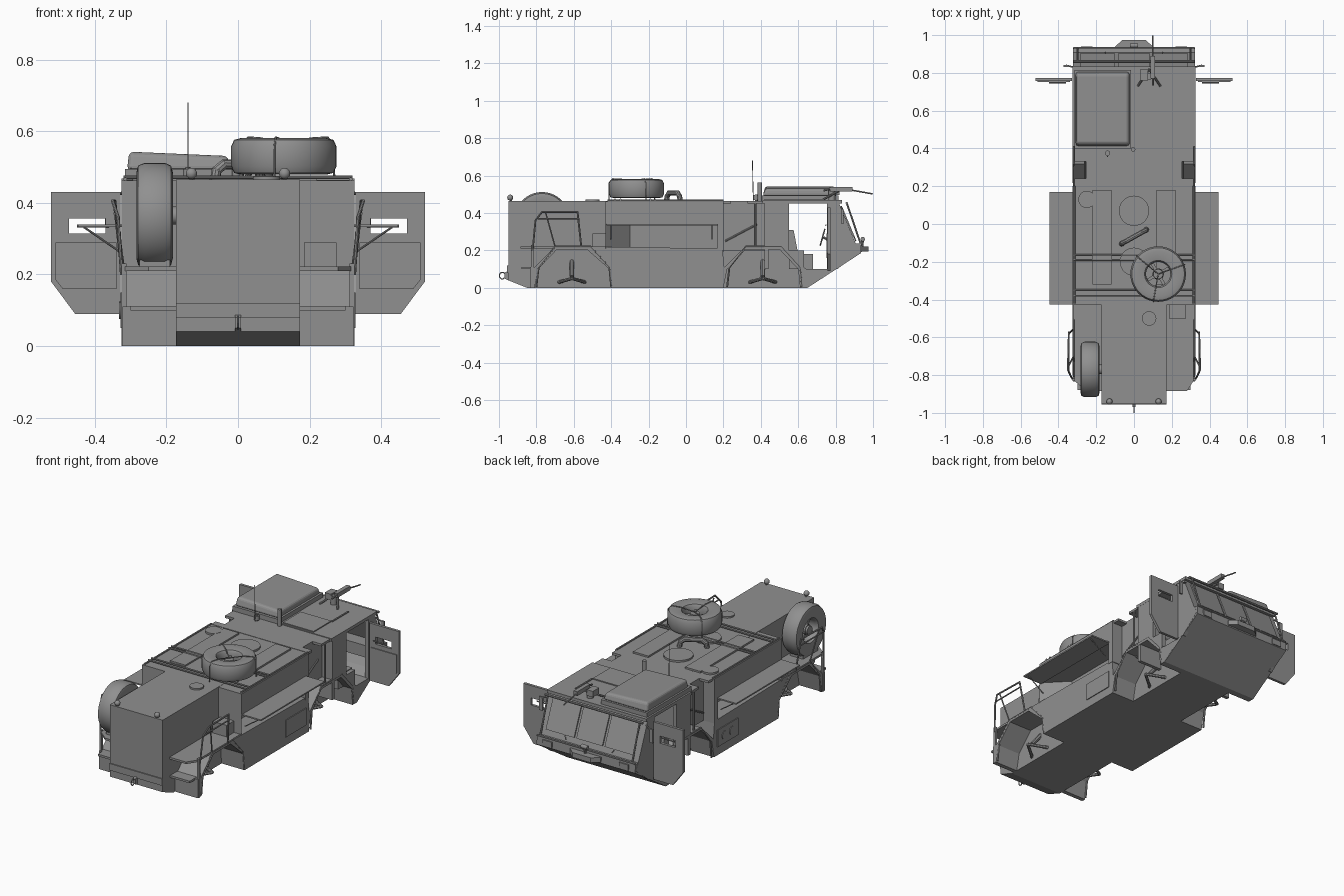
import bpy, bmesh, math
from mathutils import Vector, Matrix

if "Cube" in bpy.data.objects:
    bpy.data.objects.remove(bpy.data.objects["Cube"])

GREY = bpy.data.materials.new("body grey")
GREY.use_nodes = True
GREY.diffuse_color = (.28, .28, .28, 1)
GREY.node_tree.nodes["Principled BSDF"].inputs["Base Color"].default_value = GREY.diffuse_color


def finish(name, bm, smooth=False):
    bmesh.ops.recalc_face_normals(bm, faces=bm.faces)
    mesh = bpy.data.meshes.new(name)
    bm.to_mesh(mesh)
    bm.free()
    mesh.materials.append(GREY)
    if smooth:
        for poly in mesh.polygons:
            poly.use_smooth = True
        mesh.set_sharp_from_angle(angle=math.radians(35))
    obj = bpy.data.objects.new(name, mesh)
    bpy.context.collection.objects.link(obj)
    return obj


def prism(name, points, a, b, axis="x"):
    """Extrude a flat outline along an axis; outline is (y,z), (x,z) or (x,y)."""
    place = {"x": lambda p, d: (d, p[0], p[1]),
             "y": lambda p, d: (p[0], d, p[1]),
             "z": lambda p, d: (p[0], p[1], d)}[axis]
    bm = bmesh.new()
    lower = [bm.verts.new(place(p, a)) for p in points]
    upper = [bm.verts.new(place(p, b)) for p in points]
    bm.faces.new(lower)
    bm.faces.new(upper)
    for i in range(len(points)):
        j = (i + 1) % len(points)
        bm.faces.new((lower[i], lower[j], upper[j], upper[i]))
    return finish(name, bm)


def box(name, x, y, z):
    outline = [(x[0], y[0]), (x[1], y[0]), (x[1], y[1]), (x[0], y[1])]
    return prism(name, outline, z[0], z[1], "z")


def rod(name, points, r=.005, sides=8):
    bm = bmesh.new()
    overlap = r * .6 if len(points) > 2 else 0
    for p, q in zip(points, points[1:]):
        p, q = Vector(p), Vector(q)
        turn = (q - p).to_track_quat("Z", "Y").to_matrix().to_4x4()
        bmesh.ops.create_cone(bm, cap_ends=True, segments=sides, radius1=r, radius2=r,
                              depth=(q - p).length + overlap,
                              matrix=Matrix.Translation((p + q) / 2) @ turn)
    return finish(name, bm, True)


def ball(name, at, r):
    bm = bmesh.new()
    bmesh.ops.create_uvsphere(bm, u_segments=14, v_segments=8, radius=r,
                              matrix=Matrix.Translation(at))
    return finish(name, bm, True)


def tyre(name, at, turn):
    bm = bmesh.new()
    half = [(.064, .03), (.072, .043), (.12, .051), (.139, .046), (.147, .028)]
    outline = half + [(r, -h) for r, h in reversed(half)]
    ring = [bm.verts.new((r, 0, h)) for r, h in outline]
    edges = [bm.edges.new((ring[i], ring[(i + 1) % len(ring)])) for i in range(len(ring))]
    bmesh.ops.spin(bm, geom=ring + edges, axis=(0, 0, 1), cent=(0, 0, 0),
                   angle=math.tau, steps=40, use_merge=True)
    bmesh.ops.remove_doubles(bm, verts=bm.verts, dist=.0005)
    # hub and four spokes
    bmesh.ops.create_cone(bm, cap_ends=True, segments=20, radius1=.03, radius2=.026, depth=.05)
    for k in range(4):
        spin = Matrix.Rotation(math.radians(30 + 90 * k), 4, "Z")
        bmesh.ops.create_cube(bm, size=1, matrix=spin @ Matrix.Translation((.048, 0, 0))
                              @ Matrix.Diagonal((.05, .016, .03, 1)))
    obj = finish(name, bm, True)
    obj.matrix_world = Matrix.Translation(at) @ turn
    return obj


# Hull core with the tall tail box
prism("hull_core", [(-.95, .04), (-.85, 0), (.65, 0), (.62, .1), (.52, .21), (.42, .21),
                    (.42, .455), (.2, .462), (-.95, .465)], -.173, .173)
box("tail_lower_plate", (-.173, .173), (-.956, -.95), (.08, .12))
prism("tail_hook", [(-.95, .04), (-.97, .05), (-.97, .08), (-.95, .09)], -.008, .008)
rod("tow_ring", [(0, -.982 + .016 * math.cos(a), .065 + .018 * math.sin(a))
                 for a in [math.tau * k / 10 for k in range(11)]], .003)

# Upper body with side lockers
box("body_roof_block", (-.325, .325), (-.43, .2), (.34, .462))
box("locker_core", (-.2, .2), (-.43, .2), (.19, .345))
box("bridge_core", (-.255, .255), (.2, .42), (.2, .464))
box("bridge_rear_strip", (-.315, .315), (.2, .24), (.45, .464))
box("bridge_front_strip", (-.315, .315), (.33, .42), (.45, .464))

# Cab shell
prism("cab_floor_and_nose", [(.61, 0), (.65, 0), (.935, .185), (.932, .235), (.87, .24),
                             (.8, .14), (.76, .1), (.6, .1)], -.322, .322)
prism("nose_bumper", [(-.1, .9), (.1, .9), (.1, .94), (.06, .975), (-.06, .975), (-.1, .94)],
      .193, .222, "z")
prism("windscreen_frame", [(.815, .46), (.908, .235), (.885, .235), (.79, .46)], -.322, .322)
box("cab_rear_wall", (-.322, .322), (.42, .44), (.1, .46))
box("cab_roof", (-.325, .325), (.41, .835), (.45, .468))
box("dashboard", (-.3, .3), (.79, .87), (.2, .27))
for x0, x1 in ((-.285, -.1), (-.085, .085), (.1, .285)):
    prism("windscreen_pane", [(.826, .435), (.896, .268), (.903, .271), (.833, .438)], x0, x1)
rod("windscreen_top_bar", [(-.32, .86, .452), (.32, .86, .452)], .007)
rod("windscreen_base_bar", [(-.32, .932, .24), (.32, .932, .24)], .006)
rod("steering_column", [(-.16, .8, .23), (-.16, .735, .27)], .006)
rod("steering_wheel", [(-.16 + .045 * math.cos(a), .73 + .012 * math.sin(a),
                        .27 + .043 * math.sin(a))
                       for a in [math.tau * k / 14 for k in range(15)]], .004)

lower_side = [(-.835, 0), (-.81, 0), (-.79, .1), (-.69, .205), (-.53, .205),
              (-.41, .1), (-.4, 0), (.2, 0), (.22, .1), (.32, .205), (.5, .205), (.6, .1),
              (.62, 0), (.65, 0), (.72, .05), (.63, .11), (.51, .22), (.318, .22),
              (.205, .11), (.195, .21), (-.5, .22), (-.7, .22), (-.81, .11), (-.835, .11)]

for s, side in ((1, "left"), (-1, "right")):
    # Lower flank with both wheel arches
    prism(side + "_lower_flank", lower_side, s * .17, s * .323)
    for y in (-.61, .41):
        rod(side + "_suspension_arm", [(s * .16, y, .15), (s * .23, y, .06)], .012)
        for end in (-.07, .07):
            rod(side + "_suspension_link", [(s * .17, y + end, .03), (s * .26, y, .05)], .009)
        arch = [(-.19, 0), (-.178, .11), (-.09, .22), (.1, .22), (.2, .11), (.21, 0)]
        rod(side + "_arch_lip", [(s * .32, y + dy, max(z, .006)) for dy, z in arch], .005)
    # Side locker ends, open flap and struts
    prism(side + "_locker_wedge", [(s * .19, -.43), (s * .325, -.43), (s * .2, -.3),
                                   (s * .19, -.3)], .21, .345, "z")
    box(side + "_locker_end", (s * .19, s * .325), (.165, .2), (.2, .345))
    box(side + "_locker_flap", (s * .32, s * .447), (-.425, .17), (.332, .34))
    for y in (-.4, .14):
        rod(side + "_flap_strut", [(s * .325, y, .26), (s * .43, y, .332)], .003)
    box(side + "_sill_panel", (s * .32, s * .328), (-.02, .17), (.05, .15))
    # Roof details
    box(side + "_roof_panel", (s * .12, s * .22), (-.32, .18), (.46, .472))
    rod(side + "_roof_edge_rail", [(s * .315, -.42, .466), (s * .315, .2, .466)], .005)
    ball(side + "_tail_lamp", (s * .13, -.94, .482), .016)
    rod(side + "_tail_lamp_stem", [(s * .13, -.935, .46), (s * .13, -.935, .48)], .005)
    rod(side + "_bridge_brace", [(s * .26, .21, .25), (s * .26, .38, .34)], .005)
    rod(side + "_bridge_post", [(s * .31, .37, .21), (s * .31, .37, .46)], .006)
    # Tail deck, access step and handrails
    tip = .28 if s > 0 else .25
    prism(side + "_tail_deck", [(s * .17, -.885), (s * tip, -.885), (s * .316, -.83),
                                (s * .316, -.43), (s * .17, -.43)], .21, .222, "z")
    box(side + "_tail_step", (s * .17, s * .3), (-.88, -.82), (.1, .112))
    box(side + "_tail_post", (s * .312, s * .325), (-.83, -.815), (0, .23))
    rod(side + "_handrail", [(s * .325, -.82, .2), (s * .335, -.805, .36), (s * .35, -.77, .405),
                             (s * .345, -.58, .405), (s * .325, -.56, .22)], .005)
    rod(side + "_inner_rail", [(s * .345, -.79, .37), (s * .345, -.57, .37)], .004)
    rod(side + "_rail_brace", [(s * .345, -.75, .4), (s * .32, -.7, .22)], .004)
    # Cab flanks, seats and open doors
    prism(side + "_cab_rear_flank", [(.42, .46), (.55, .46), (.55, .2), (.63, .2), (.63, .1),
                                     (.6, .1), (.5, .205), (.42, .205)], s * .3, s * .324)
    prism(side + "_cab_front_pillar", [(.755, .1), (.755, .46), (.815, .46), (.908, .235),
                                       (.932, .2), (.81, .1)], s * .302, s * .323)
    rod(side + "_windscreen_guard", [(s * .3, .86, .452), (s * .3, .932, .24)], .005)
    box(side + "_seat_base", (s * .1, s * .27), (.55, .68), (.1, .18))
    prism(side + "_seat_back", [(.55, .18), (.6, .18), (.575, .31), (.55, .31)],
          s * .1, s * .27)
    prism(side + "_door_lower", [(s * .328, .09), (s * .455, .09), (s * .522, .18),
                                 (s * .522, .315), (s * .328, .315)], .757, .773, "y")
    box(side + "_door_top", (s * .328, s * .522), (.757, .773), (.357, .43))
    box(side + "_door_inner_stile", (s * .328, s * .37), (.757, .773), (.31, .36))
    box(side + "_door_outer_stile", (s * .472, s * .522), (.757, .773), (.31, .36))
    prism(side + "_door_liner", [(s * .34, .16), (s * .49, .16), (s * .51, .185),
                                 (s * .51, .29), (s * .34, .29)], .752, .758, "y")
    rod(side + "_door_handle", [(s * .36, .748, .335), (s * .45, .748, .335)], .004)
    rod(side + "_mirror_arm", [(s * .32, .83, .43), (s * .36, .84, .41)], .004)
    box(side + "_mirror", (s * .35, s * .372), (.832, .842), (.34, .42))
    box(side + "_headlamp", (s * .22, s * .28), (.92, .94), (.19, .225))
    rod(side + "_wiper", [(s * .15, .908, .25), (s * .22, .862, .36)], .003)

# Round fittings in the right sill panel
for y in (.04, .11):
    rod("sill_cap", [(-.325, y, .1), (-.332, y, .1)], .024, 20)

# Roof hatches, cross rails and lifting handle
for x, y, r in ((0, .07, .08), (0, -.2, .075), (.08, -.5, .038), (-.25, .13, .045)):
    rod("round_hatch", [(x, y, .46), (x, y, .473)], r, 28)
for y in (-.165, -.19, -.35, -.38):
    rod("roof_cross_rail", [(-.32, y, .472), (.32, y, .472)], .005)
rod("lifting_handle", [(-.065, -.105, .46), (-.06, -.1, .49), (-.04, -.09, .507),
                       (.04, -.045, .507), (.06, -.035, .49), (.065, -.03, .46)], .014, 10)
box("tail_side_cabinet", (.185, .275), (-.5, -.43), (.21, .29))

# Spare wheels with straps and cradle
tyre("roof_spare_wheel", (.128, -.265, .53), Matrix.Identity(4))
for a in (20, 140, 260):
    c, d = math.cos(math.radians(a)), math.sin(math.radians(a))
    rod("wheel_strap", [(.128 + r * c, -.265 + r * d, z)
                        for r, z in ((0, .56), (.08, .58), (.13, .583), (.149, .56), (.15, .47))], .003)
tyre("side_spare_wheel", (-.233, -.77, .365), Matrix.Rotation(math.pi / 2, 4, "Y"))
box("spare_cradle", (-.275, -.19), (-.84, -.7), (.21, .24))
rod("spare_mount", [(-.17, -.77, .365), (-.27, -.77, .365)], .025, 16)

# Raised cover over the right half of the cab
cover = box("cab_hatch_cover", (-.31, -.022), (.41, .808), (.49, .535))
for v in cover.data.vertices:
    if v.co.z > .52:
        v.co.x = -.165 + (v.co.x + .165) * .96
        v.co.y = .61 + (v.co.y - .61) * .93
        v.co.z += .008 if v.co.x < -.165 else -.004
bev = cover.modifiers.new("rounded", "BEVEL")
bev.width, bev.segments = .014, 3
box("cover_base", (-.315, -.015), (.4, .815), (.466, .494))

# Cab roof panels, lamp mast and aerial
box("left_roof_hatch", (0, .2), (.42, .585), (.466, .474))
box("roof_seam_bar", (.2, .208), (.585, .74), (.466, .474))
rod("lamp_mast", [(-.14, .375, .46), (-.14, .375, .5)], .007)
rod("mast_lamp", [(-.14, .375, .47), (-.14, .375, .495)], .014, 14)
rod("roof_beacon", [(-.005, .395, .46), (-.005, .395, .562)], .012, 14)
rod("aerial", [(-.14, .36, .46), (-.14, .355, .68)], .002, 6)

# Roof gun on its mount
rod("gun_mount", [(.08, .78, .465), (.08, .78, .52)], .018, 14)
for x in (.02, .14):
    rod("gun_leg", [(x, .73, .47), (.08, .82, .52)], .006)
box("gun_receiver", (.088, .112), (.77, .89), (.515, .54))
box("ammunition_box", (.035, .075), (.76, .82), (.495, .53))
rod("gun_barrel", [(.1, .88, .523), (.1, .998, .502)], .004)
rod("gun_grip", [(.1, .77, .53), (.1, .735, .52)], .006)
rod("nose_winch", [(-.02, .945, .26), (.02, .945, .26)], .012, 14)
rod("nose_winch_stem", [(0, .94, .21), (0, .945, .26)], .007)
